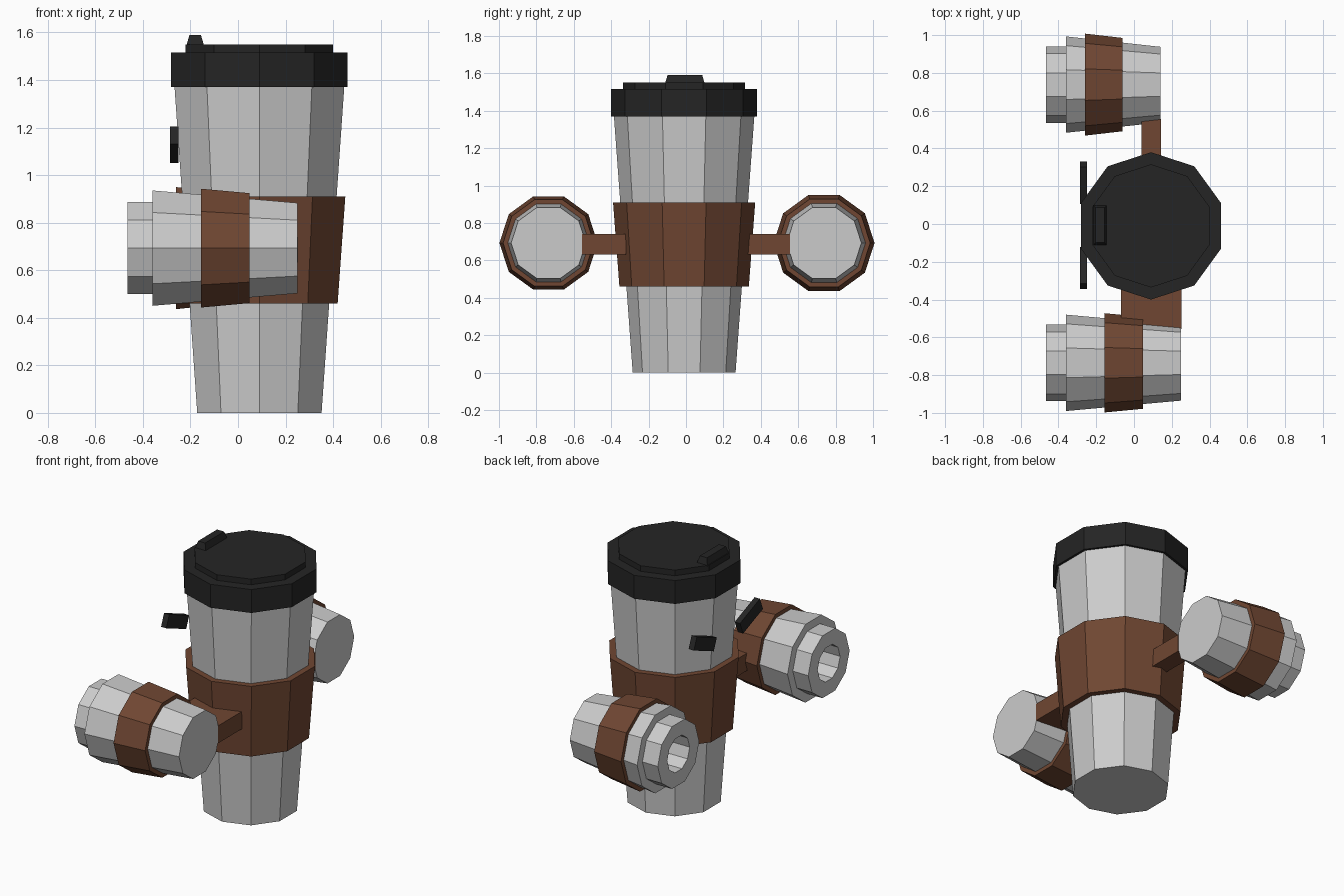
import bpy, bmesh, math
from mathutils import Matrix

if "Cube" in bpy.data.objects:
    bpy.data.objects.remove(bpy.data.objects["Cube"])

SIDES = 10


def material(name, rgb):
    m = bpy.data.materials.new(name)
    m.diffuse_color = (*rgb, 1)
    m.use_nodes = True
    m.node_tree.nodes["Principled BSDF"].inputs["Base Color"].default_value = m.diffuse_color
    return m


brown = material("brown", (0.16, 0.062, 0.032))
black = material("black", (0.018, 0.018, 0.018))


def finish(bm, name, mat):
    bmesh.ops.recalc_face_normals(bm, faces=bm.faces)
    me = bpy.data.meshes.new(name)
    bm.to_mesh(me)
    bm.free()
    if mat:
        me.materials.append(mat)
    ob = bpy.data.objects.new(name, me)
    bpy.context.collection.objects.link(ob)
    return ob


def turned(name, profile, centre, axis="z", mat=None, caps=True):
    """Ten-sided turned form; profile is (radius, offset along the axis)."""
    bm = bmesh.new()
    rings = []
    for r, t in profile:
        ring = []
        for k in range(SIDES):
            a = k * math.tau / SIDES
            c, s = r * math.cos(a), r * math.sin(a)
            p = (s, c, t) if axis == "z" else (t, c, s)
            ring.append(bm.verts.new([p[i] + centre[i] for i in range(3)]))
        rings.append(ring)
    for a, b in zip(rings, rings[1:]):
        for k in range(SIDES):
            j = (k + 1) % SIDES
            bm.faces.new((a[k], a[j], b[j], b[k]))
    if caps:
        bm.faces.new(rings[0])
        bm.faces.new(rings[-1])
    return finish(bm, name, mat)


def box(name, lo, hi, mat, tilt=0, taper=0):
    """Box between two corners, turned about x, top inset by taper."""
    size = [h - l for l, h in zip(lo, hi)]
    mid = [(h + l) / 2 for l, h in zip(lo, hi)]
    bm = bmesh.new()
    bmesh.ops.create_cube(bm, size=1)
    for v in bm.verts:
        inset = taper if v.co.z > 0 else 0
        for i in range(3):
            v.co[i] *= size[i] - (2 * inset if i < 2 else 0)
    bmesh.ops.transform(bm, verts=bm.verts,
                        matrix=Matrix.Translation(mid) @ Matrix.Rotation(tilt, 4, "X"))
    return finish(bm, name, mat)


# Cup, sleeve and lid
C = (0.09, -0.01, 0)
turned("cup", [(0.275, 0), (0.376, 1.38)], C)
turned("cup_sleeve", [(0.305, 0.46), (0.346, 0.46), (0.38, 0.91), (0.335, 0.91)],
       C, mat=brown, caps=False)
turned("lid", [(0.39, 1.37), (0.39, 1.515), (0.326, 1.515), (0.326, 1.55)], C, mat=black)
box("lid_spout", (-0.217, -0.112, 1.545), (-0.143, 0.1, 1.59), black, taper=0.013)


# Side pods: hollow nozzle, tapered body, sleeve and arm to the cup
def pod(name, y, end, band, arm_x, arm_y):
    c = (0, y, 0.693)
    turned(name + "_body",
           [(0.11, -0.22), (0.11, -0.465), (0.203, -0.465), (0.203, -0.36),
            (0.255, -0.36), (0.2, end)], c, "x")

    def r(x):
        return 0.255 - 0.055 * (x + 0.36) / (end + 0.36)

    x0, x1 = band
    turned(name + "_sleeve",
           [(r(x0) - 0.005, x0), (r(x0) + 0.026, x0),
            (r(x1) + 0.025, x1), (r(x1) - 0.005, x1)],
           c, "x", brown, caps=False)
    box(name + "_arm", (arm_x[0], arm_y[0], 0.632), (arm_x[1], arm_y[1], 0.74), brown)


pod("front_pod", -0.735, 0.25, (-0.155, 0.048), (-0.07, 0.252), (-0.555, -0.32))
pod("back_pod", 0.738, 0.14, (-0.26, -0.06), (0.04, 0.142), (0.32, 0.555))

# Slanted brows
for side, label in ((-1, "front"), (1, "back")):
    y = -0.007 + side * 0.226
    box(label + "_brow", (-0.286, y - 0.105, 1.088), (-0.25, y + 0.105, 1.168),
        black, tilt=side * math.radians(22))
